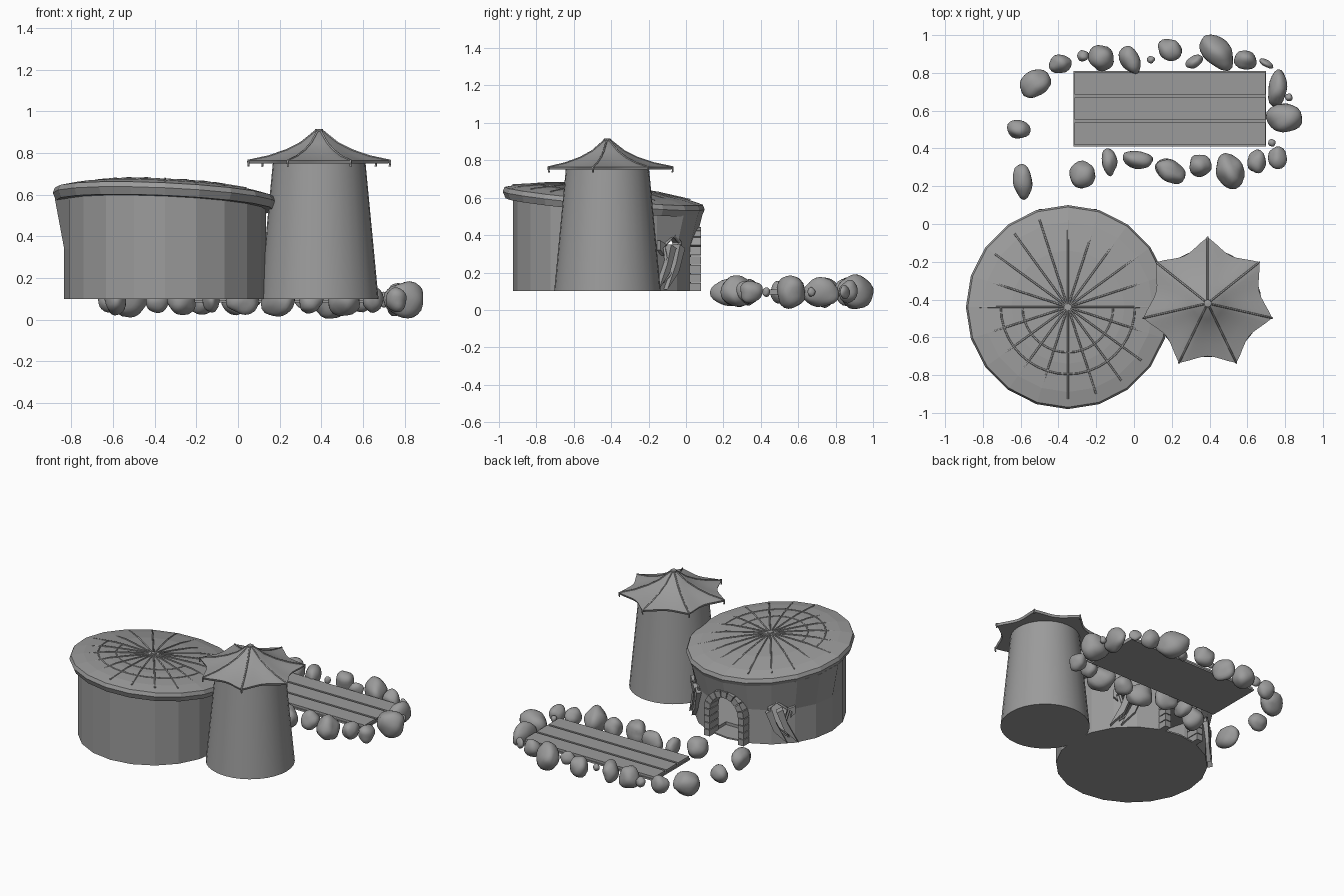
import bpy, bmesh, random
from math import sin, cos, pi, radians, atan2, degrees
from mathutils import Vector, Matrix, noise

random.seed(4)
cube = bpy.data.objects.get("Cube")
if cube:
    bpy.data.objects.remove(cube)

stone = bpy.data.materials.new("stone_grey")
stone.use_nodes = True
GREY = (0.33, 0.33, 0.33, 1)
stone.diffuse_color = GREY
stone.node_tree.nodes["Principled BSDF"].inputs["Base Color"].default_value = GREY

HUT = Vector((-0.35, -0.44, 0))
TOWER = Vector((0.39, -0.42, 0))


def add(name, data):
    ob = bpy.data.objects.new(name, data)
    bpy.context.collection.objects.link(ob)
    data.materials.append(stone)
    return ob


def finish(name, bm, smooth=None):
    bmesh.ops.recalc_face_normals(bm, faces=bm.faces[:])
    me = bpy.data.meshes.new(name)
    bm.to_mesh(me)
    bm.free()
    ob = add(name, me)
    if smooth:
        bpy.ops.object.select_all(action="DESELECT")
        ob.select_set(True)
        bpy.context.view_layer.objects.active = ob
        bpy.ops.object.shade_smooth_by_angle(angle=radians(smooth))
    return ob


def lathe(name, profile, sides, place, smooth=None):
    """Revolve (radius, z) points; place maps (angle, r, z) to a point."""
    bm = bmesh.new()
    rings = []
    for r, z in profile:
        count = sides if r else 1
        rings.append([bm.verts.new(place(2 * pi * k / sides - pi / 2, r, z)) for k in range(count)])
    for a, b in zip(rings, rings[1:]):
        for k in range(sides):
            j = (k + 1) % sides
            quad = [a[k % len(a)], a[j % len(a)], b[j % len(b)], b[k % len(b)]]
            bm.faces.new(list(dict.fromkeys(quad)))
    return finish(name, bm, smooth)


def tubes(name, paths, radius):
    cu = bpy.data.curves.new(name, "CURVE")
    cu.dimensions = "3D"
    cu.bevel_depth = radius
    cu.bevel_resolution = 1
    cu.use_fill_caps = True
    for path in paths:
        sp = cu.splines.new("POLY")
        sp.points.add(len(path) - 1)
        for p, co in zip(sp.points, path):
            p.co = (*co, 1)
    return add(name, cu)


def prism(bm, outline, depth, matrix):
    """Extrude an (x, z) outline along y by +-depth."""
    front, back = ([bm.verts.new(matrix @ Vector((x, y, z))) for x, z in outline]
                   for y in (-depth, depth))
    bm.faces.new(front)
    bm.faces.new(back[::-1])
    for k in range(len(front)):
        bm.faces.new((front[k - 1], front[k], back[k], back[k - 1]))


def polar(angle, r, z=0):
    return Vector((r * cos(angle), r * sin(angle), z))


# Hut roof: shallow tilted dome with twenty sides
def tilt(p):
    return HUT + p + Vector((0, 0, 0.55 - 0.045 * p.x - 0.09 * p.y))


def roof_place(a, r, z):
    return tilt(polar(a, r, z))


dome = [(0.54, 0.035), (0.53, 0.06), (0.45, 0.08), (0.3, 0.1), (0.15, 0.107), (0, 0.11)]
lathe("hut_roof", [(0, 0), (0.525, 0)] + dome, 20, roof_place)
ribs = []
for k in range(20):
    end = random.uniform(0.44, 0.49)
    ribs.append([roof_place(k * pi / 10, r, z) for r, z in
                 [(end, 0.074), (0.3, 0.101), (0.15, 0.109), (0, 0.112)]])
tubes("roof_ribs", ribs, 0.005)
hoops = [[roof_place(pi + k * pi / 20, r, z) for k in range(21)]
         for r, z in [(0.24, 0.102), (0.355, 0.092)]]
tubes("roof_hoops", hoops, 0.005)
lathe("roof_boss", [(0, 0.1), (0.02, 0.1), (0.018, 0.12), (0, 0.12)], 10, roof_place)


# Hut wall: hollow drum whose back half flares out to meet the roof
def wall_place(a, r, z):
    if z > 0.5:
        z += -0.045 * r * cos(a) - 0.09 * r * sin(a)
        if r > 0.45 and 45 < degrees(a) < 195:
            r += 0.045
    return HUT + polar(a, r, z)


wall = lathe("hut_wall", [(0, 0.1), (0.485, 0.1), (0.485, 0.34), (0.485, 0.56),
                          (0.44, 0.56), (0.44, 0.13), (0, 0.13)], 20, wall_place)

# Doorway and slanted window openings, cut through the back of the wall
arch = [(-0.115, 0.11), (0.115, 0.11)]
arch += [(0.115 * cos(k * pi / 10), 0.29 + 0.115 * sin(k * pi / 10)) for k in range(11)]
window = [(-0.07, 0.36), (-0.02, 0.4), (0.06, 0.34), (0.03, 0.24), (0.06, 0.15), (-0.03, 0.22)]
bm = bmesh.new()
door_frame = Matrix.Translation(HUT + Vector((0, 0.47, 0)))
prism(bm, arch, 0.14, door_frame)
side_frames = []
for side in (-1, 1):
    frame = (Matrix.Translation(HUT) @ Matrix.Rotation(radians(42 * side), 4, "Z")
             @ Matrix.Translation((0, 0.48, 0)) @ Matrix.Scale(-side, 4, (1, 0, 0)))
    side_frames.append(frame)
    prism(bm, window, 0.09, frame)
cutter = finish("opening_cutter", bm)
cutter.hide_render = True
cutter.hide_set(True)
cut = wall.modifiers.new("openings", "BOOLEAN")
cut.object = cutter
cut.solver = "EXACT"

# Stone blocks around the doorway
bm = bmesh.new()


def block(inner, outer):
    prism(bm, [inner[0], inner[1], outer[1], outer[0]], 0.05, door_frame)


for side in (-1, 1):
    for k in range(4):
        low, high = 0.1 + k * 0.048, 0.143 + k * 0.048
        block([(side * 0.11, low), (side * 0.11, high)], [(side * 0.155, low), (side * 0.155, high)])
for k in range(9):
    angles = (k * pi / 9 + 0.02, (k + 1) * pi / 9 - 0.02)
    block(*([(r * cos(a), 0.29 + r * sin(a)) for a in angles] for r in (0.11, 0.155)))
finish("door_stones", bm)

# Claw shaped bars and rims over the side windows
claw = [(-0.09, 0.33), (-0.05, 0.35), (-0.02, 0.25), (0.05, 0.11), (-0.04, 0.2)]
hook = [(0.05, 0.35), (0.1, 0.37), (0.1, 0.32), (0.07, 0.29), (0.08, 0.33)]
bm = bmesh.new()
for frame in side_frames:
    prism(bm, claw, 0.025, frame)
    prism(bm, [(x + 0.07, z) for x, z in claw], 0.025, frame)
    prism(bm, hook, 0.02, frame)
finish("window_claws", bm)
rims = [[f @ Vector((x, 0.005, z)) for x, z in window + window[:1]] for f in side_frames]
tubes("window_rims", rims, 0.01)

# Round tapered tower
lathe("tower", [(0, 0.1), (0.285, 0.1), (0.222, 0.76), (0, 0.76)], 32,
      lambda a, r, z: TOWER + polar(a, r, z), 40)


# Tower roof: seven pointed tent with scalloped edges
def star_place(a, r, z):
    phase = ((a - pi / 2) * 7 / (2 * pi)) % 1
    valley = sin(pi * min(phase, 1 - phase))
    return TOWER + polar(a, r * (1 - 0.2 * valley * min(1, r / 0.33)), z)


tent = [(0.35, 0.765), (0.25, 0.785), (0.16, 0.815), (0.09, 0.85), (0.02, 0.905)]
lathe("tower_roof", [(0, 0.75), (0.342, 0.75)] + tent + [(0, 0.91)], 56, star_place, 35)
tips = [pi / 2 + k * 2 * pi / 7 for k in range(7)]
tent_path = [(0.347, 0.735), (0.35, 0.758)] + tent
tubes("tower_roof_ribs", [[TOWER + polar(a, r, z) for r, z in tent_path] for a in tips], 0.005)
lathe("tower_finial", [(0, 0.89), (0.022, 0.895), (0.02, 0.915), (0, 0.917)], 10,
      lambda a, r, z: TOWER + polar(a, r, z))

# Plank deck
bm = bmesh.new()


def box(x, y, z, w, d, h):
    bmesh.ops.create_cube(bm, size=1, matrix=Matrix.Translation((x, y, z)) @ Matrix.Diagonal((w, d, h, 1)))


box(0.19, 0.61, 0.088, 1.02, 0.4, 0.012)
for k in range(3):
    box(0.19, 0.478 + k * 0.133, 0.1, 1.012, 0.118, 0.02)
finish("plank_deck", bm)

# Ring of boulders: x, y, half sizes (hundredths) and turn (degrees)
boulders = [
    (-39, 85, 6, 5, 10), (-27, 89, 3, 3, 0), (-17, 88, 7, 7, 0), (-2, 87, 5, 8, 25),
    (9, 87, 2, 2, 0), (19, 92, 7, 6, -20), (32, 86, 5, 3, 30), (44, 91, 11, 7, -45),
    (59, 87, 6, 5, 0), (70, 85, 4, 2, -30), (76, 72, 5, 10, -8), (82, 67, 2, 2, 0),
    (80, 56, 9, 8, 0), (73, 43, 2, 2, 0), (76, 35, 5, 6, 0), (65, 33, 5, 6, 0),
    (51, 28, 7, 9, 30), (35, 31, 6, 6, 0), (19, 28, 9, 6, -30), (2, 34, 8, 5, -15),
    (-13, 33, 4, 7, 5), (-27, 26, 7, 7, 0), (-59, 23, 5, 9, 5), (-61, 50, 6, 5, -10),
    (-52, 74, 9, 7, 30)]
for x, y, a, b, turn in boulders:
    bm = bmesh.new()
    bmesh.ops.create_icosphere(bm, subdivisions=3, radius=0.01)
    seed = Vector((x, y, a))
    for v in bm.verts:
        v.co *= 1 + 0.2 * noise.noise(v.co * 110 + seed * 0.37)
    height = min(9, 0.5 * (a + b) + 0.5)
    bm.transform(Matrix.Translation((x / 100, y / 100, 0.095))
                 @ Matrix.Rotation(radians(turn), 4, "Z") @ Matrix.Diagonal((a, b, height, 1)))
    finish("boulder", bm, 60)
